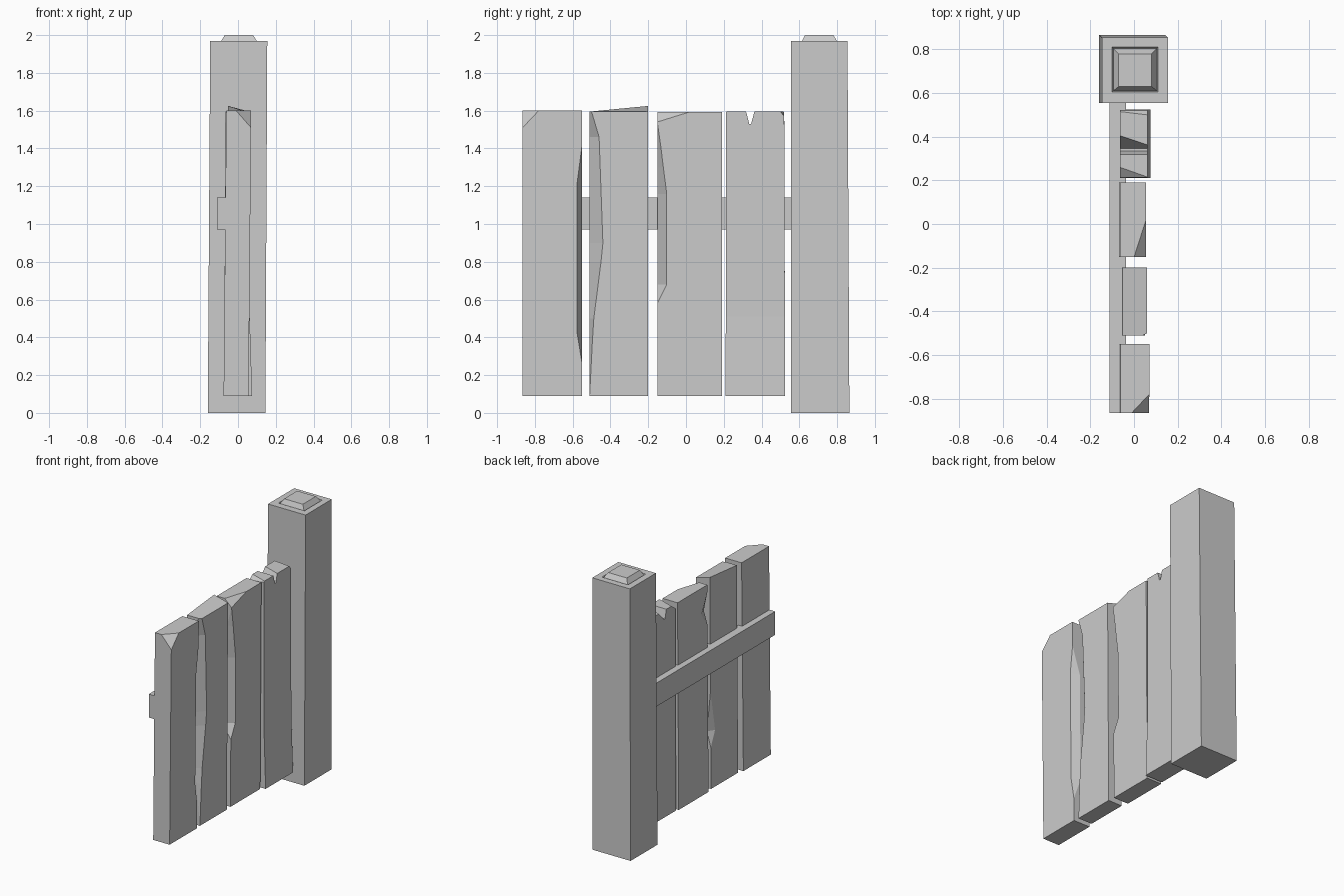
import bpy, bmesh

if "Cube" in bpy.data.objects:
    bpy.data.objects.remove(bpy.data.objects["Cube"], do_unlink=True)

grey = bpy.data.materials.new("plain grey")
grey.use_nodes = True
grey.diffuse_color = (0.6, 0.6, 0.6, 1)
grey.node_tree.nodes["Principled BSDF"].inputs["Base Color"].default_value = (0.6, 0.6, 0.6, 1)


def finish(name, bm):
    bmesh.ops.remove_doubles(bm, verts=bm.verts, dist=0.0005)
    bmesh.ops.recalc_face_normals(bm, faces=bm.faces)
    mesh = bpy.data.meshes.new(name)
    bm.to_mesh(mesh)
    bm.free()
    mesh.materials.append(grey)
    obj = bpy.data.objects.new(name, mesh)
    bpy.context.collection.objects.link(obj)
    return obj


def loft(name, rings):
    """Skin a stack of equal rings and cap both ends."""
    bm = bmesh.new()
    rows = [[bm.verts.new(p) for p in ring] for ring in rings]
    n = len(rows[0])
    for a, b in zip(rows, rows[1:]):
        for i in range(n):
            j = (i + 1) % n
            bm.faces.new((a[i], a[j], b[j], b[i]))
    bm.faces.new(rows[0][::-1])
    bm.faces.new(rows[-1])
    return finish(name, bm)


def rect(x0, x1, y0, y1, z):
    return [(x0, y0, z), (x1, y0, z), (x1, y1, z), (x0, y1, z)]


def plank(name, x, y, levels, lean=0.01):
    """Board whose four long edges are chipped; each level is
    (z, {corner: (chip in x, chip in y)}), corners named by their signs."""
    rings = []
    for z, chips in levels:
        s = lean * (z / 1.6 - 1)
        ring = []
        for key in ("--", "+-", "++", "-+"):
            cx, cy = chips.get(key, (0, 0))
            px = x[1] - cx if key[0] == "+" else x[0] + cx
            py = y[1] - cy if key[1] == "+" else y[0] + cy
            ex, ey = x[key[0] == "+"], y[key[1] == "+"]
            pair = [(ex + s, py, z), (px + s, ey, z)]
            ring += pair if key in ("--", "++") else pair[::-1]
        rings.append(ring)
    return loft(name, rings)


# Gate post with a grooved, tapered cap
loft("post", [
    rect(-0.16, 0.145, 0.555, 0.865, 0),
    rect(-0.147, 0.155, 0.555, 0.855, 1.97),
    rect(-0.10, 0.11, 0.605, 0.81, 1.97),
    rect(-0.095, 0.105, 0.61, 0.805, 1.96),
    rect(-0.07, 0.08, 0.63, 0.78, 2.0),
])

# Cross rail behind the planks
loft("rail", [rect(-0.112, -0.036, -0.865, 0.56, z) for z in (0.97, 1.14)])

# Outer plank: cut top corner and a long shaved inner edge
plank("outer_plank", (-0.062, 0.07), (-0.865, -0.55), [
    (0.09, {}), (0.26, {}),
    (0.42, {"++": (0.06, 0.026)}),
    (1.22, {"++": (0.06, 0.026)}),
    (1.42, {}), (1.51, {}),
    (1.6, {"+-": (0.08, 0.085)}),
], 0.015)

# Second plank: splintered front edge and one raised top corner
second = plank("second_plank", (-0.052, 0.06), (-0.51, -0.2), [
    (0.09, {}),
    (0.39, {"+-": (0.03, 0.015)}),
    (0.5, {"+-": (0.05, 0.022), "-+": (0.03, 0.05)}),
    (0.8, {"+-": (0.06, 0.06)}),
    (0.9, {"+-": (0.06, 0.07)}),
    (1.46, {"+-": (0.06, 0.05)}),
    (1.595, {"+-": (0.02, 0.01)}),
])
for v in second.data.vertices:
    if v.co.z > 1.58 and v.co.x < 0 and v.co.y > -0.3:
        v.co.z = 1.625

# Third plank: chipped front edge and sloping top corner
plank("third_plank", (-0.065, 0.055), (-0.152, 0.19), [
    (0.09, {}), (0.58, {}),
    (0.68, {"+-": (0.07, 0.05)}),
    (1.16, {"+-": (0.07, 0.05)}),
    (1.3, {"+-": (0.05, 0.032)}),
    (1.4, {"+-": (0.035, 0.02), "--": (0.03, 0.07)}),
    (1.54, {}),
    (1.593, {"+-": (0.055, 0.17)}),
])

# Inner plank: V notch in the top, flared foot
front = [(0.21, 0.09), (0.525, 0.09), (0.52, 1.57), (0.5, 1.595),
         (0.362, 1.595), (0.345, 1.53), (0.335, 1.53), (0.318, 1.595),
         (0.215, 1.595), (0.212, 1.59)]
back = [(0.21, 0.09), (0.525, 0.09), (0.52, 1.59), (0.515, 1.595),
        (0.405, 1.595), (0.345, 1.53), (0.335, 1.53), (0.318, 1.595),
        (0.26, 1.595), (0.212, 1.56)]
inner = loft("inner_plank", [[(-0.065, y, z) for y, z in back],
                             [(0.062, y, z) for y, z in front]])
bm = bmesh.new()
bm.from_mesh(inner.data)
bmesh.ops.bisect_plane(bm, geom=bm.verts[:] + bm.edges[:] + bm.faces[:],
                       plane_co=(0, 0, 0.51), plane_no=(0, 0, 1))
for v in bm.verts:
    if v.co.z < 0.3 and v.co.x > 0:
        v.co.x += 0.013
bm.to_mesh(inner.data)
bm.free()
